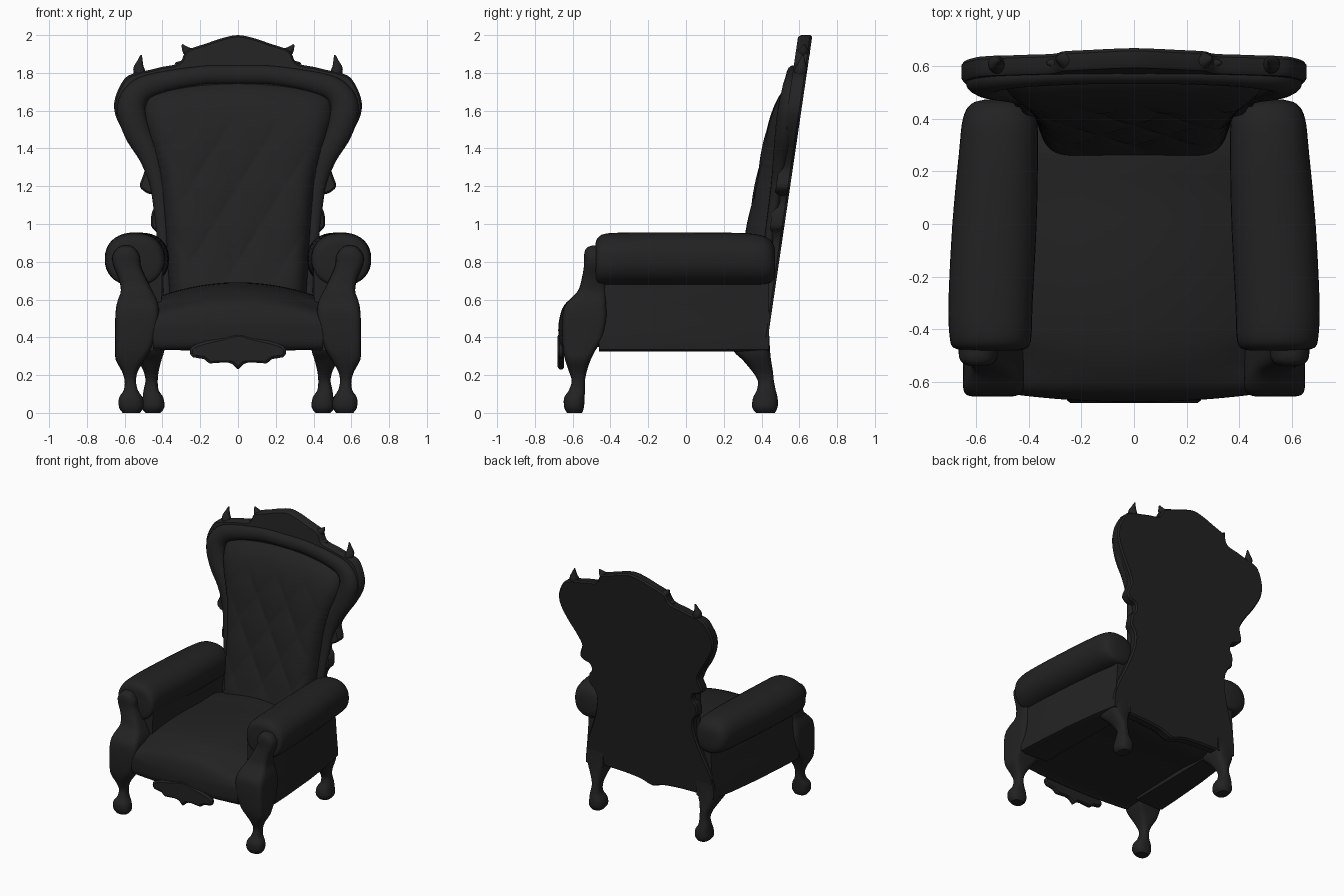
import bpy, bmesh, math

if "Cube" in bpy.data.objects:
    bpy.data.objects.remove(bpy.data.objects["Cube"])

black = bpy.data.materials.new("black leather")
black.diffuse_color = (0.016, 0.016, 0.016, 1)
black.use_nodes = True
black.node_tree.nodes["Principled BSDF"].inputs["Base Color"].default_value = black.diffuse_color


def add(name, verts, faces, mirror=False, angle=40):
    bm = bmesh.new()
    vs = [bm.verts.new(v) for v in verts]
    for f in faces:
        bm.faces.new([vs[i] for i in f])
    bmesh.ops.recalc_face_normals(bm, faces=bm.faces)
    me = bpy.data.meshes.new(name)
    bm.to_mesh(me)
    bm.free()
    me.materials.append(black)
    ob = bpy.data.objects.new(name, me)
    bpy.context.collection.objects.link(ob)
    bpy.ops.object.select_all(action='DESELECT')
    ob.select_set(True)
    bpy.context.view_layer.objects.active = ob
    bpy.ops.object.shade_smooth_by_angle(angle=math.radians(angle))
    if mirror:
        ob.modifiers.new("mirror", 'MIRROR')
    return ob


def spline(pts, n=4, closed=False):
    """Catmull-Rom curve through points of any dimension."""
    out, m = [], len(pts)
    get = (lambda i: pts[i % m]) if closed else (lambda i: pts[max(0, min(m - 1, i))])
    for i in range(m if closed else m - 1):
        for k in range(n):
            t = k / n
            out.append(tuple(
                0.5 * (2 * b + (c - a) * t + (2 * a - 5 * b + 4 * c - d) * t * t
                       + (3 * b - a - 3 * c + d) * t ** 3)
                for a, b, c, d in zip(get(i - 1), get(i), get(i + 1), get(i + 2))))
    if not closed:
        out.append(tuple(pts[-1]))
    return out


def loft(name, rings, mirror=False, angle=40, strip_caps=False):
    n = len(rings[0])
    verts = [v for r in rings for v in r]
    faces = [(i * n + j, i * n + (j + 1) % n, (i + 1) * n + (j + 1) % n, (i + 1) * n + j)
             for i in range(len(rings) - 1) for j in range(n)]
    for o in (0, len(verts) - n):
        if strip_caps:  # symmetric outline: rungs from each point to its mirror image
            faces += [(o, o + 1, o + n - 1), (o + n // 2 - 1, o + n // 2, o + n // 2 + 1)]
            faces += [(o + k, o + k + 1, o + n - k - 1, o + n - k) for k in range(1, n // 2 - 1)]
        else:
            faces.append(tuple(range(o, o + n)))
    return add(name, verts, faces, mirror, angle)


def oval(cx, cy, rx, ry, p=2.0, n=28):
    """Superellipse cross-section."""
    out = []
    for i in range(n):
        c, s = math.cos(2 * math.pi * i / n), math.sin(2 * math.pi * i / n)
        out.append((cx + rx * math.copysign(abs(c) ** (2 / p), c),
                    cy + ry * math.copysign(abs(s) ** (2 / p), s)))
    return out


def plate(name, half, layers, base, n=3):
    """Symmetric half outline in xz, stacked in layers of (inset, depth to the front)."""
    outline = spline(half + [(-x, z) for x, z in reversed(half) if x > 1e-4], n, True)
    m, rings = len(outline), []
    for inset, depth in layers:
        ring = []
        for i, (x, z) in enumerate(outline):
            (ax, az), (bx, bz) = outline[i - 1], outline[(i + 1) % m]
            tx, tz = bx - ax, bz - az
            l = math.hypot(tx, tz) or 1
            px, pz = x + tz / l * inset, z - tx / l * inset
            ring.append((px, base(pz) - depth, pz))
        rings.append(ring)
    return loft(name, rings, angle=35, strip_caps=True)


def tube(name, path, y_of, squash):
    """Tube along x, z, radius points, mirrored to the other side."""
    rings = []
    for i, (x, z, r) in enumerate(path):
        a, b = path[max(0, i - 1)], path[min(len(path) - 1, i + 1)]
        l = math.hypot(b[0] - a[0], b[1] - a[1])
        nx, nz = -(b[1] - a[1]) / l, (b[0] - a[0]) / l
        rings.append([(x + nx * c, y_of(z) + s * squash, z + nz * c)
                      for c, s in oval(0, 0, r, r, 2, 16)])
    return loft(name, rings, mirror=True)


def back_y(z):
    return 0.44 + 0.147 * (z - 0.44)


# Front legs, running up into the arm posts: z, x0, x1, y0, y1, squareness
front = [(0, .52, .61, -.63, -.55, 2.5), (.03, .50, .63, -.645, -.54, 2.5), (.08, .505, .63, -.645, -.537, 2.5),
         (.12, .53, .605, -.62, -.535, 2.5), (.17, .54, .60, -.605, -.535, 2.5), (.22, .53, .615, -.62, -.525, 2.8),
         (.28, .495, .647, -.64, -.505, 4), (.33, .465, .65, -.65, -.48, 6), (.40, .44, .65, -.655, -.44, 7),
         (.50, .42, .65, -.655, -.42, 7), (.56, .42, .645, -.645, -.42, 6), (.60, .43, .635, -.615, -.42, 5),
         (.65, .455, .62, -.57, -.42, 4), (.72, .49, .635, -.55, -.42, 3), (.78, .515, .66, -.54, -.42, 3),
         (.83, .52, .665, -.54, -.42, 3), (.87, .545, .64, -.53, -.42, 3), (.885, .57, .615, -.50, -.44, 3)]
# Rear legs
rear = [(0, .41, .49, .37, .47, 2.5), (.03, .39, .51, .35, .485, 2.5), (.08, .395, .505, .355, .485, 2.5),
        (.12, .42, .50, .375, .475, 2.5), (.17, .425, .49, .38, .465, 2.5), (.22, .42, .50, .35, .46, 2.5),
        (.28, .405, .53, .30, .45, 3), (.33, .39, .545, .25, .445, 4), (.42, .38, .545, .22, .44, 4)]
for name, rows in (("front_legs_and_arm_posts", front), ("rear_legs", rear)):
    loft(name, [[(x, y, z) for x, y in
                 oval((a + b) / 2, (c + d) / 2, (b - a) / 2, (d - c) / 2, p, 36)]
                for z, a, b, c, d, p in spline(rows, 3)], mirror=True)

# Rolled arms: y, centre x, centre z, radius x, radius z
roll = [(-.48, .54, .80, .10, .09), (-.47, .545, .80, .14, .122), (-.43, .545, .81, .155, .138),
        (-.3, .545, .815, .16, .14), (0, .53, .815, .16, .14), (.27, .515, .815, .15, .138),
        (.40, .51, .81, .14, .13), (.455, .51, .80, .11, .105), (.472, .51, .80, .06, .06)]
loft("rolled_arms", [[(x, y, z) for x, z in oval(cx, cz, rx, rz, 2.25, 36)]
                     for y, cx, cz, rx, rz in spline(roll, 4)], mirror=True)

# Side panels under the arms, tapering in towards the back
panel = [(.41, .33), (.40, .78), (.58, .78), (.605, .68), (.61, .60), (.625, .48), (.64, .38), (.638, .335), (.60, .325)]
loft("side_panels", [[(x - k * (x - .38) / .25, y, z) for x, z in panel]
                     for y, k in ((-.46, 0), (-.3, .008), (0, .03), (.25, .06), (.44, .095))], mirror=True)

# Seat cushion with front rail, profile in yz swept across x
seat = spline([(.36, .66), (.1, .685), (-.2, .69), (-.45, .665), (-.58, .62), (-.645, .57), (-.672, .49),
               (-.676, .42), (-.668, .36), (-.635, .335), (-.55, .345), (0, .36), (.36, .36)], 4, True)
rings = []
for i in range(25):
    t = i / 12 - 1
    rings.append([(.45 * t, y + (.028 * t * t if y < -.45 else 0),
                   z - .085 * t * t * max(0, min(1, (z - .48) / .15))) for y, z in seat])
loft("seat", rings)

# Carved apron drop
apron = [(0, .42), (.08, .40), (.17, .38), (.24, .355), (.255, .325), (.24, .295), (.18, .285), (.15, .262),
         (.07, .268), (.03, .258), (0, .23)]
plate("apron_ornament", apron, [(.01, 0), (0, .01), (0, .024), (.014, .034)], lambda z: -.646, 2)

# Back frame with crest, wings and scrolls
half = [(0, 2.0), (.08, 1.985), (.17, 1.955), (.26, 1.925), (.285, 1.90), (.30, 1.865), (.33, 1.845),
        (.40, 1.832), (.47, 1.815), (.54, 1.80), (.60, 1.77),
        (.65, 1.67), (.65, 1.58), (.60, 1.475), (.54, 1.385), (.495, 1.30), (.505, 1.25), (.52, 1.20),
        (.485, 1.165), (.44, 1.15), (.43, 1.10), (.455, 1.065), (.46, .99), (.43, .955), (.41, .90),
        (.42, .80), (.47, .65), (.53, .50), (.535, .36), (.42, .335), (.25, .33), (.10, .315), (0, .285)]
plate("back_frame", half, [(.010, 0), (0, .012), (0, .06), (.010, .075)], back_y)

# Horn finials on the wings and at the crest ends
tube("wing_finials", spline([(.515, 1.78, .03), (.525, 1.82, .03), (.52, 1.855, .017), (.512, 1.895, .004)], 3),
     lambda z: back_y(z) - .035, 1.1)
tube("crest_finials", spline([(.25, 1.90, .03), (.275, 1.92, .022), (.296, 1.95, .004)], 3),
     lambda z: back_y(z) - .035, 1.2)
tube("crest_lower_finials", spline([(.27, 1.84, .03), (.30, 1.845, .02), (.332, 1.852, .004)], 3),
     lambda z: back_y(z) - .035, 1.2)

# Rounded moulding around the back cushion: x, z, radius
path = spline([(0, 1.79, .05), (.1, 1.79, .05), (.2, 1.785, .05), (.38, 1.755, .055), (.51, 1.71, .065),
               (.565, 1.62, .075), (.535, 1.49, .07), (.468, 1.36, .058), (.425, 1.22, .045), (.405, 1.05, .038),
               (.39, .85, .033), (.38, .6, .03)], 5)
tube("back_moulding", path, lambda z: back_y(z) - .07, .75)

# Tufted back cushion as a domed grid with diamond buttoning
width = spline([(.55, .365), (.97, .39), (1.28, .42), (1.5, .475), (1.62, .505), (1.77, .50)], 12)


def half_width(z):
    return min(width, key=lambda p: abs(p[0] - z))[1]


N, M = 72, 96
verts = []
for j in range(M + 1):
    v = j / M
    for i in range(N + 1):
        u = 2 * i / N - 1
        z = .55 + v * (1.21 - .07 * u * u)
        x = u * half_width(.55 + 1.21 * v)
        full = .215 - .05 * max(0, (z - .7)) - .05 * max(0, z - 1.45)
        p, q = x / .25 + z / .40, x / .25 - z / .40
        pillow = abs(math.sin(math.pi * p) * math.sin(math.pi * q)) ** .5
        window = max(0, 1 - abs(u) ** 3) * max(0, min(1, (1.62 - z) / .2, (z - .68) / .12))
        edge = (1 - abs(u) ** 9) * (1 - v ** 16)
        depth = .03 + (full - .03) * max(0, edge) ** .6 - .015 * window * (1 - pillow)
        verts.append((x, back_y(z) - depth, z))
faces = [(j * (N + 1) + i, j * (N + 1) + i + 1, (j + 1) * (N + 1) + i + 1, (j + 1) * (N + 1) + i)
         for j in range(M) for i in range(N)]
add("tufted_back_cushion", verts, faces, angle=75)
